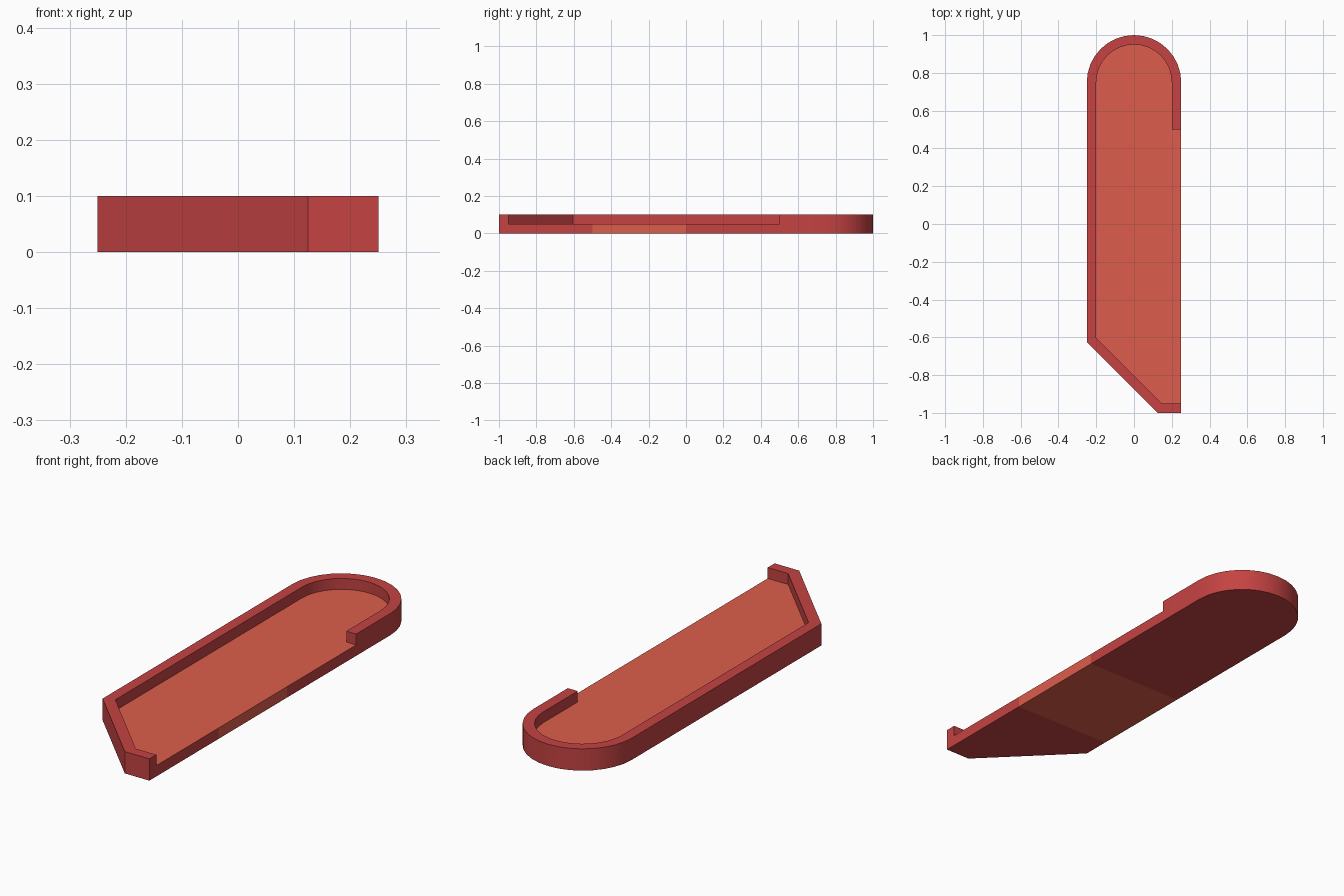
import bpy, bmesh
from math import cos, sin, pi

if "Cube" in bpy.data.objects:
    bpy.data.objects.remove(bpy.data.objects["Cube"])

FLOOR_Z, RIM_Z, SEGMENTS = 0.05, 0.10, 16


def material(name, color):
    mat = bpy.data.materials.new(name)
    mat.diffuse_color = color
    mat.use_nodes = True
    mat.node_tree.nodes["Principled BSDF"].inputs["Base Color"].default_value = mat.diffuse_color
    return mat


def arch(radius):
    """Half circle around the rounded end, from +x to -x."""
    return [(radius * cos(pi * i / SEGMENTS), 0.75 + radius * sin(pi * i / SEGMENTS))
            for i in range(SEGMENTS + 1)]


def extrude(bm, faces, height):
    """Raise faces and return the raised ones."""
    geom = bmesh.ops.extrude_face_region(bm, geom=faces)["geom"]
    verts = [g for g in geom if isinstance(g, bmesh.types.BMVert)]
    bmesh.ops.translate(bm, verts=verts, vec=(0, 0, height))
    return [g for g in geom if isinstance(g, bmesh.types.BMFace)]


# Outer outline and inner edge of the rim, which is open along the right side
outer = [(0.25, 0.5)] + arch(0.25) + [(-0.25, -0.625), (0.125, -1), (0.25, -1), (0.25, -0.95)]
inner = [(0.2, 0.5)] + arch(0.2) + [(-0.2, -0.604), (0.146, -0.95)]

bm = bmesh.new()
outer_verts = [bm.verts.new((x, y, 0)) for x, y in outer]
inner_verts = [bm.verts.new((x, y, 0)) for x, y in inner]
rim = bm.faces.new(outer_verts + inner_verts[::-1])
floor = bm.faces.new(inner_verts + [outer_verts[-1], outer_verts[0]])

# Base plate, then the raised rim
top = extrude(bm, [rim, floor], FLOOR_Z)
rim_top = [f for f in top if len(f.verts) == len(outer) + len(inner)]
extrude(bm, rim_top, RIM_Z - FLOOR_Z)

# Seams of the coloured middle section
for y in (-0.5, 0):
    bmesh.ops.bisect_plane(bm, geom=bm.verts[:] + bm.edges[:] + bm.faces[:],
                           plane_co=(0, y, 0), plane_no=(0, 1, 0))
bmesh.ops.recalc_face_normals(bm, faces=bm.faces[:])

# Orange floor, underside band and open side band; the rest is red
for f in bm.faces:
    f.normal_update()
    c = f.calc_center_bounds()
    is_floor = f.normal.z > 0.9 and c.z < RIM_Z - 0.01
    in_band = -0.5 < c.y < 0 and (f.normal.z < -0.9 or f.normal.x > 0.9 and c.z < FLOOR_Z)
    f.material_index = int(is_floor or in_band)

mesh = bpy.data.meshes.new("tray")
bm.to_mesh(mesh)
bm.free()
mesh.materials.append(material("red", (0.56, 0.055, 0.055, 1)))
mesh.materials.append(material("orange", (0.72, 0.11, 0.072, 1)))
tray = bpy.data.objects.new("tray", mesh)
bpy.context.collection.objects.link(tray)

# Smooth the rounded end, keep corners crisp
bpy.context.view_layer.objects.active = tray
tray.select_set(True)
bpy.ops.object.shade_smooth_by_angle(angle=pi / 6)
